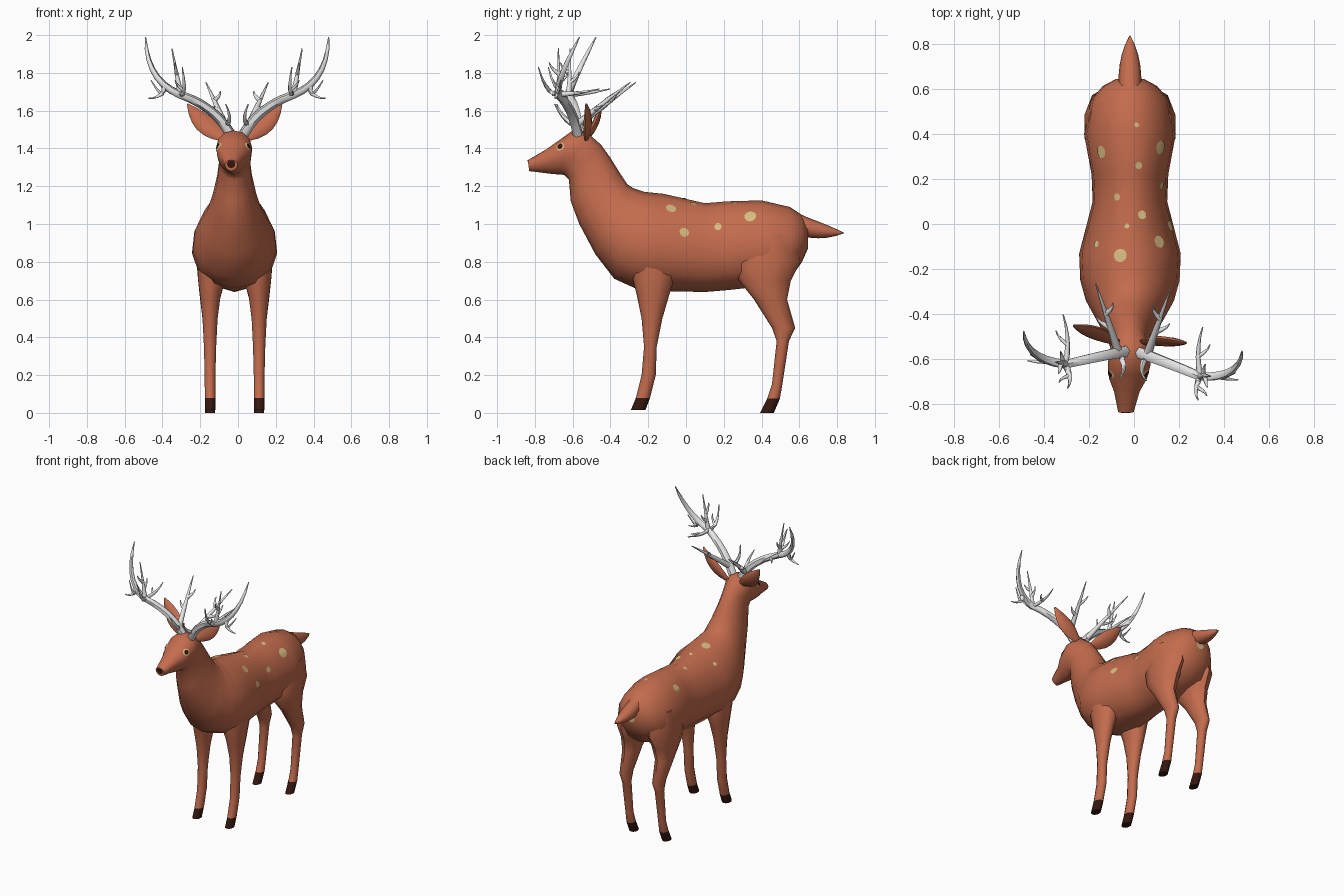
import bpy, bmesh, math
from mathutils import Vector
from mathutils.bvhtree import BVHTree

if "Cube" in bpy.data.objects:
    bpy.data.objects.remove(bpy.data.objects["Cube"])

CX = -0.018  # centre line of the animal


def material(name, rgb):
    m = bpy.data.materials.new(name)
    m.diffuse_color = (*rgb, 1)
    m.use_nodes = True
    m.node_tree.nodes["Principled BSDF"].inputs["Base Color"].default_value = m.diffuse_color
    return m


COAT = material("russet_coat", (0.55, 0.15, 0.075))
DARK = material("dark_hoof", (0.035, 0.009, 0.005))
TAN = material("tan_spot", (0.68, 0.5, 0.22))
BONE = material("pale_antler", (0.8, 0.8, 0.8))


def loft(bm, rings, n):
    """Skin closed rings; each ring is (centre, axis a, axis b, skew)."""
    rows = []
    for c, a, b, k in rings:
        row = []
        for i in range(n):
            t = math.tau * i / n + math.pi / 2
            s = math.sin(t)
            row.append(bm.verts.new(c + a * math.cos(t) * (1 + k * s) + b * s))
        rows.append(row)
    for r, q in zip(rows, rows[1:]):
        for i in range(n):
            j = (i + 1) % n
            bm.faces.new((r[i], r[j], q[j], q[i]))
    bm.faces.new(rows[0])
    bm.faces.new(rows[-1])


def link(bm, name, mats):
    me = bpy.data.meshes.new(name)
    bm.to_mesh(me)
    bm.free()
    for m in mats:
        me.materials.append(m)
    ob = bpy.data.objects.new(name, me)
    bpy.context.collection.objects.link(ob)
    return ob


def finish(bm, name, mats, angle=50, rule=None):
    bmesh.ops.recalc_face_normals(bm, faces=bm.faces)
    if rule:
        for f in bm.faces:
            f.material_index = rule(f.calc_center_median())
    ob = link(bm, name, mats)
    bpy.ops.object.select_all(action='DESELECT')
    ob.select_set(True)
    bpy.context.view_layer.objects.active = ob
    bpy.ops.object.shade_smooth_by_angle(angle=math.radians(angle))


def bend(a, b, c, n):
    """Points on a curve from a to c that passes through b halfway."""
    a, b, c = Vector(a), Vector(b), Vector(c)
    m = 2 * b - (a + c) / 2
    ts = [i / n for i in range(n + 1)]
    return [a * (1 - t) ** 2 + m * 2 * t * (1 - t) + c * t * t for t in ts]


def tube(bm, pts, r, power, flip, n=6):
    """Tapering horn along points."""
    rings = []
    last = len(pts) - 1
    for i, p in enumerate(pts):
        d = (pts[min(i + 1, last)] - pts[max(i - 1, 0)]).normalized()
        a = d.cross(Vector((flip * .45, .8, -.4))).normalized()
        w = max(.003, r * (1 - i / last) ** power)
        rings.append((p, a * w, d.cross(a) * w, 0))
    loft(bm, rings, n)


# Body, neck and head: top y, top z, bottom y, bottom z, half width
TORSO = [(.645, .99, .645, .87, .06), (.61, 1.05, .615, .80, .12),
         (.55, 1.09, .555, .715, .172), (.40, 1.125, .40, .67, .203),
         (.22, 1.12, .22, .65, .17), (.10, 1.11, .10, .64, .165),
         (-.12, 1.16, -.14, .645, .225), (-.22, 1.17, -.27, .66, .22),
         (-.28, 1.19, -.38, .71, .195), (-.31, 1.21, -.48, .84, .155)]
NECK_HEAD = [(-.35, 1.27, -.565, 1.0, .118), (-.40, 1.35, -.61, 1.12, .095),
             (-.45, 1.42, -.62, 1.235, .083), (-.53, 1.49, -.645, 1.26, .092),
             (-.60, 1.495, -.67, 1.262, .093), (-.67, 1.445, -.71, 1.265, .083),
             (-.74, 1.395, -.75, 1.27, .056), (-.838, 1.338, -.83, 1.28, .034)]


def body_ring(row, skew):
    ty, tz, by, bz, w = row
    x = CX - 0.018 * max(0, min(1, (-.55 - ty) / .25))
    top, bot = Vector((x, ty, tz)), Vector((x, by, bz))
    return ((top + bot) / 2, Vector((w, 0, 0)), (top - bot) / 2, skew)


bm = bmesh.new()
loft(bm, [body_ring(r, -.13) for r in TORSO] +
     [body_ring(r, -.05 if i < 3 else .2) for i, r in enumerate(NECK_HEAD)], 14)
bmesh.ops.recalc_face_normals(bm, faces=bm.faces)
SKIN = BVHTree.FromBMesh(bm)
finish(bm, "body", [COAT])

# Legs: height, front y, back y, half width
FRONT = [(.85, -.30, -.06, .09), (.72, -.285, -.06, .078), (.62, -.26, -.09, .057),
         (.50, -.235, -.125, .042), (.35, -.222, -.155, .034), (.20, -.235, -.16, .03),
         (.08, -.265, -.19, .029), (.015, -.292, -.215, .029)]
HIND = [(.95, .30, .57, .085), (.80, .26, .605, .092), (.70, .28, .555, .075),
        (.60, .36, .535, .055), (.45, .455, .578, .036), (.38, .48, .545, .032),
        (.15, .455, .51, .027), (.075, .43, .497, .029), (0, .392, .465, .028)]

# Antler tines: start along the beam (0-1), middle, tip, radius
TINES = [(.08, (.11, -.44, 1.63), (.165, -.28, 1.75), .021),   # rear
         (.04, (.04, -.64, 1.56), (.06, -.69, 1.635), .016),   # brow
         (.46, (.315, -.645, 1.77), (.345, -.645, 1.93), .018),  # tall
         (.46, (.29, -.54, 1.695), (.31, -.43, 1.715), .015),  # backward
         (.50, (.28, -.71, 1.72), (.29, -.755, 1.83), .016),   # forward
         (.58, (.40, -.645, 1.69), (.455, -.62, 1.76), .015)]  # outer

for side, s in (("right", 1), ("left", -1)):
    for kind, rows in (("front", FRONT), ("hind", HIND)):
        bm = bmesh.new()
        loft(bm, [(Vector((CX + s * (.13 - .08 * max(0, z - .6)), (y0 + y1) / 2, z)),
                   Vector((w, 0, 0)), Vector((0, (y1 - y0) / 2, 0)), 0)
                  for z, y0, y1, w in rows], 10)
        finish(bm, f"{kind}_leg_{side}", [COAT, DARK], rule=lambda c: int(c.z < .07))

    # Ears: flat leaves leaning outward
    bm = bmesh.new()
    across = Vector((s * .7, -.25, -.66))
    rings = []
    spine = bend((.06, -.525, 1.455), (.165, -.50, 1.535), (.25, -.49, 1.635), 6)
    for i, p in enumerate(spine):
        w = .004 + .048 * math.sin(math.pi * (.12 + .88 * i / 6)) ** .9
        rings.append((Vector((CX + s * p.x, p.y - s * .2 * (p.x - .06), p.z)),
                      across * w, Vector((0, .3 * w + .004, 0)), 0))
    loft(bm, rings, 8)
    finish(bm, "ear_" + side, [COAT])

    # Antlers: a sweeping beam of two bends, with forked tines
    def place(p):
        return Vector((s * p[0] - .005, p[1] - .09 * s * p[0], p[2]))

    bm = bmesh.new()
    elbow = (.30, -.65, 1.685)
    beam = (bend((.035, -.57, 1.475), (.14, -.60, 1.60), elbow, 6)[:-1] +
            bend(elbow, (.435, -.615, 1.795), (.485, -.52, 1.99), 7))
    tube(bm, [place(p) for p in beam], .028, .42, s)
    for k, (t, mid, tip, r) in enumerate(TINES):
        path = bend(beam[round(t * 13)], mid, tip, 5)
        tube(bm, [place(p) for p in path], r, .65, s)
        # Each tine throws off short forks from its outer half
        for h, turn in ((2, 1), (3, -1)):
            if k in (0, 2) or (turn > 0 and k != 1):
                ahead = (path[h + 1] - path[h]).normalized()
                out = ahead.cross(Vector((0, -1, .4) if k != 2 else (1, 0, 0))).normalized()
                root, end = path[h], path[h] + ahead * .06 + out * turn * .05
                tube(bm, [place(p) for p in
                          bend(root, (root + end) / 2 + out * turn * .01, end, 3)],
                     r * .7, .8, s)
    finish(bm, "antler_" + side, [BONE], 60)

# Tail: a flat drooping taper
bm = bmesh.new()
rings = []
for i, p in enumerate(bend((CX, .59, 1.0), (CX, .71, .965), (CX, .838, .952), 6)):
    w = .05 * (1.03 - (i / 6) ** 3)
    rings.append((p, Vector((w, 0, 0)), Vector((0, .2 * w, w * (1.05 - .05 * i))), 0))
loft(bm, rings, 8)
finish(bm, "tail", [COAT])


def patch(bm, origin, direction, r, lift, n=12):
    """Thin disc draped on the skin where a ray meets it."""
    hit, nor, _, _ = SKIN.ray_cast(Vector(origin), Vector(direction))
    if hit is None:
        return
    u = nor.orthogonal().normalized()
    v = nor.cross(u)

    def drape(k, i):
        a = math.tau * i / n
        p = hit + (u * math.cos(a) + v * math.sin(a)) * r * k
        q = SKIN.ray_cast(p + nor * .03, -nor, .08)[0]
        return bm.verts.new((q or p) + nor * lift)

    mid = drape(0, 0)
    inner, outer = [[drape(k, i) for i in range(n)] for k in (.5, 1)]
    for i in range(n):
        j = (i + 1) % n
        for corners in ((mid, inner[i], inner[j]),
                        (inner[i], outer[i], outer[j], inner[j])):
            f = bm.faces.new(corners)
            f.normal_update()
            if f.normal.dot(nor) < 0:
                f.normal_flip()


def patches(name, mat, items, lift=.004):
    bm = bmesh.new()
    for origin, direction, r in items:
        patch(bm, origin, direction, r, lift)
    link(bm, name, [mat])


# Coat spots on the back (x, y, radius) and flank (y, z, radius)
BACK = [(-.06, -.14, .03), (-.03, -.01, .011), (.035, .04, .02), (-.075, .12, .016),
        (.02, .26, .016), (.01, .44, .011), (-.165, -.09, .014), (-.145, .32, .028)]
FLANK = [(-.08, 1.08, .028), (-.01, .955, .026), (.17, .985, .02), (.34, 1.04, .032)]
patches("coat_spots", TAN,
        [((x, y, 2), (0, 0, -1), r) for x, y, r in BACK] +
        [((1, y, z), (-1, 0, 0), r) for y, z, r in FLANK] +
        [((CX, 1, .92), (0, -1, 0), .028)])

# Eyes and nose
for name, mat, r, lift in (("eye_rims", TAN, .023, .003), ("eyes", DARK, .016, .006)):
    patches(name, mat, [((s, -.665, 1.41), (-s, 0, 0), r) for s in (1, -1)], lift)
patches("nose", DARK, [((CX - .018, -1, 1.318), (0, 1, 0), .022)], .003)
